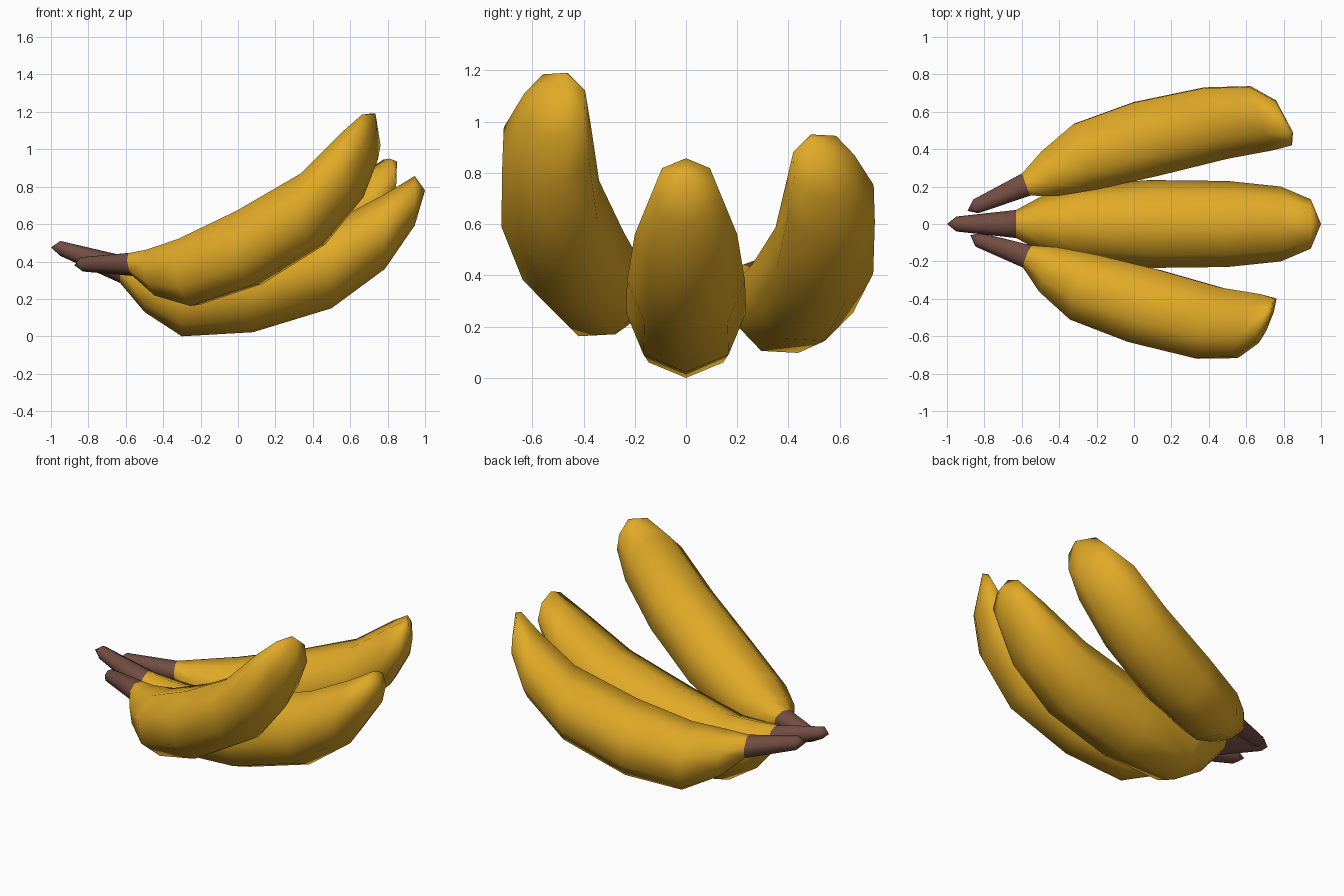
import bpy, bmesh, math
from mathutils import Vector

if "Cube" in bpy.data.objects:
    bpy.data.objects.remove(bpy.data.objects["Cube"])


def material(name, rgb):
    m = bpy.data.materials.new(name)
    m.diffuse_color = (*rgb, 1)
    m.use_nodes = True
    m.node_tree.nodes["Principled BSDF"].inputs["Base Color"].default_value = m.diffuse_color
    return m


PEEL = material("yellow peel", (0.75, 0.40, 0.02))
STEM = material("brown stem", (0.17, 0.075, 0.055))
SIDES = 8


def banana(name, stations, side, up):
    """Loft octagon rings (x, y, z, radius); the end stations are points."""
    side, up = Vector(side), Vector(up)
    bm = bmesh.new()
    start = bm.verts.new(stations[0][:3])
    end = bm.verts.new(stations[-1][:3])
    rings = []
    for x, y, z, r in stations[1:-1]:
        c = Vector((x, y, z))
        angles = [2 * math.pi * i / SIDES for i in range(SIDES)]
        rings.append([bm.verts.new(c + r * (math.cos(a) * side + math.sin(a) * up))
                      for a in angles])
    for i in range(SIDES):
        j = (i + 1) % SIDES
        bm.faces.new((start, rings[0][i], rings[0][j])).material_index = 1
        bm.faces.new((end, rings[-1][j], rings[-1][i]))
        for k in range(len(rings) - 1):
            a, b = rings[k], rings[k + 1]
            f = bm.faces.new((a[i], b[i], b[j], a[j]))
            f.material_index = 1 if k == 0 else 0   # first span is the stem
    bmesh.ops.recalc_face_normals(bm, faces=bm.faces)
    for f in bm.faces:
        f.smooth = True
    me = bpy.data.meshes.new(name)
    bm.to_mesh(me)
    bm.free()
    me.materials.append(PEEL)
    me.materials.append(STEM)
    ob = bpy.data.objects.new(name, me)
    bpy.context.collection.objects.link(ob)
    return ob


# Middle banana: lies straight along x
banana("middle_banana", [
    (-1.0, 0, .475, 0), (-.95, 0, .47, .04), (-.63, 0, .36, .075),
    (-.50, 0, .275, .145), (-.30, 0, .205, .205), (.08, 0, .257, .235),
    (.50, 0, .38, .23), (.785, 0, .56, .20), (.945, 0, .725, .132),
    (1.0, 0, .78, 0)], (0, 1, 0), (0, 0, 1))

# Front banana: fanned outward, tipped up and rolled
banana("front_banana", [
    (-.875, -.06, .38, 0), (-.83, -.085, .385, .04), (-.565, -.175, .385, .065),
    (-.45, -.245, .343, .13), (-.26, -.34, .345, .19), (.06, -.44, .475, .212),
    (.40, -.53, .68, .205), (.61, -.545, .915, .185), (.705, -.515, 1.065, .13),
    (.735, -.475, 1.19, 0)], (-.29, -.93, -.44), (-.33, -.34, .92))

# Back banana: fanned the other way, tipped up less
banana("back_banana", [
    (-.89, .07, .42, 0), (-.845, .095, .415, .04), (-.575, .212, .365, .065),
    (-.45, .27, .315, .13), (-.26, .36, .28, .19), (.065, .455, .348, .212),
    (.44, .54, .497, .205), (.68, .565, .69, .185), (.80, .54, .825, .13),
    (.85, .49, .935, 0)], (-.31, .93, -.44), (-.18, .35, .92))
